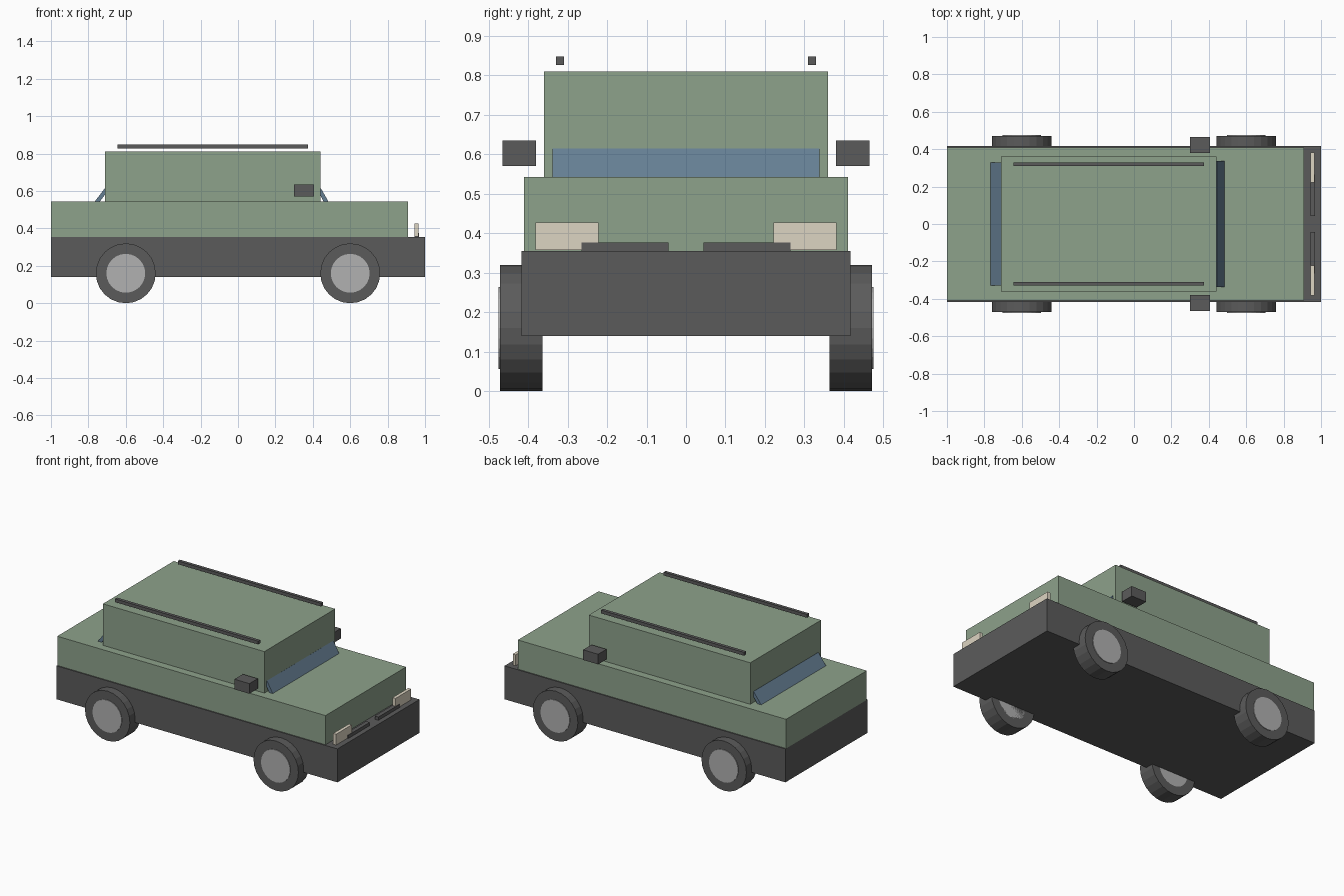
import bpy
import math

if "Cube" in bpy.data.objects:
    bpy.data.objects.remove(bpy.data.objects["Cube"])


def material(name, rgb):
    m = bpy.data.materials.new(name)
    m.diffuse_color = (*rgb, 1)
    m.use_nodes = True
    m.node_tree.nodes["Principled BSDF"].inputs["Base Color"].default_value = m.diffuse_color
    return m


GREEN = material("green_paint", (0.27, 0.36, 0.26))
DARK = material("dark_trim", (0.105, 0.105, 0.105))
GLASS = material("blue_glass", (0.13, 0.21, 0.29))
CREAM = material("cream_lens", (0.72, 0.66, 0.54))
HUB = material("hub_grey", (0.44, 0.44, 0.44))


def prism(name, profile, y0, y1, mat):
    """Extrude an x-z profile from y0 to y1 (profile clockwise seen from +y)."""
    n = len(profile)
    verts = [(x, y, z) for y in (y0, y1) for x, z in profile]
    faces = [list(range(n)), list(range(2 * n - 1, n - 1, -1))]
    faces += [[i, i + n, (i + 1) % n + n, (i + 1) % n] for i in range(n)]
    mesh = bpy.data.meshes.new(name)
    mesh.from_pydata(verts, [], faces)
    mesh.materials.append(mat)
    ob = bpy.data.objects.new(name, mesh)
    bpy.context.collection.objects.link(ob)
    return ob


def box(name, x, y, z, mat):
    profile = [(x[0], z[0]), (x[1], z[0]), (x[1], z[1]), (x[0], z[1])]
    return prism(name, profile, y[0], y[1], mat)


def pair(name, x, y, z, mat):
    """Box on both the left and right side."""
    box(name + "_left", x, y, z, mat)
    box(name + "_right", x, (-y[1], -y[0]), z, mat)


def disc(name, x, y, z, radius, depth, mat):
    bpy.ops.mesh.primitive_cylinder_add(vertices=24, radius=radius, depth=depth,
                                        location=(x, y, z), rotation=(math.pi / 2, 0, 0))
    ob = bpy.context.object
    ob.name = name
    ob.data.materials.append(mat)


# Main body masses
box("chassis", (-1, 1), (-0.417, 0.417), (0.14, 0.355), DARK)
box("body", (-1, 0.91), (-0.41, 0.41), (0.355, 0.543), GREEN)
box("cabin", (-0.71, 0.44), (-0.36, 0.36), (0.543, 0.81), GREEN)

# Sloping glass, sunk a little into body and cabin
prism("windshield", [(0.465, 0.53), (0.491, 0.53), (0.443, 0.615), (0.426, 0.603)],
      -0.338, 0.338, GLASS)
prism("rear_window", [(-0.776, 0.53), (-0.748, 0.53), (-0.695, 0.603), (-0.712, 0.615)],
      -0.33, 0.33, GLASS)

# Paired details
pair("roof_rail", (-0.645, 0.375), (0.309, 0.33), (0.827, 0.848), DARK)
pair("mirror", (0.3, 0.407), (0.38, 0.465), (0.57, 0.635), DARK)
pair("headlight", (0.945, 0.966), (0.222, 0.382), (0.357, 0.427), CREAM)
pair("grille_bar", (0.943, 0.969), (0.044, 0.265), (0.345, 0.376), DARK)

# Wheels with slightly raised hubs
for end, x in (("front", 0.6), ("rear", -0.6)):
    for side, s in (("left", 1), ("right", -1)):
        disc(f"{end}_{side}_tyre", x, s * 0.4175, 0.16, 0.16, 0.107, DARK)
        disc(f"{end}_{side}_hub", x, s * 0.4195, 0.16, 0.104, 0.111, HUB)
